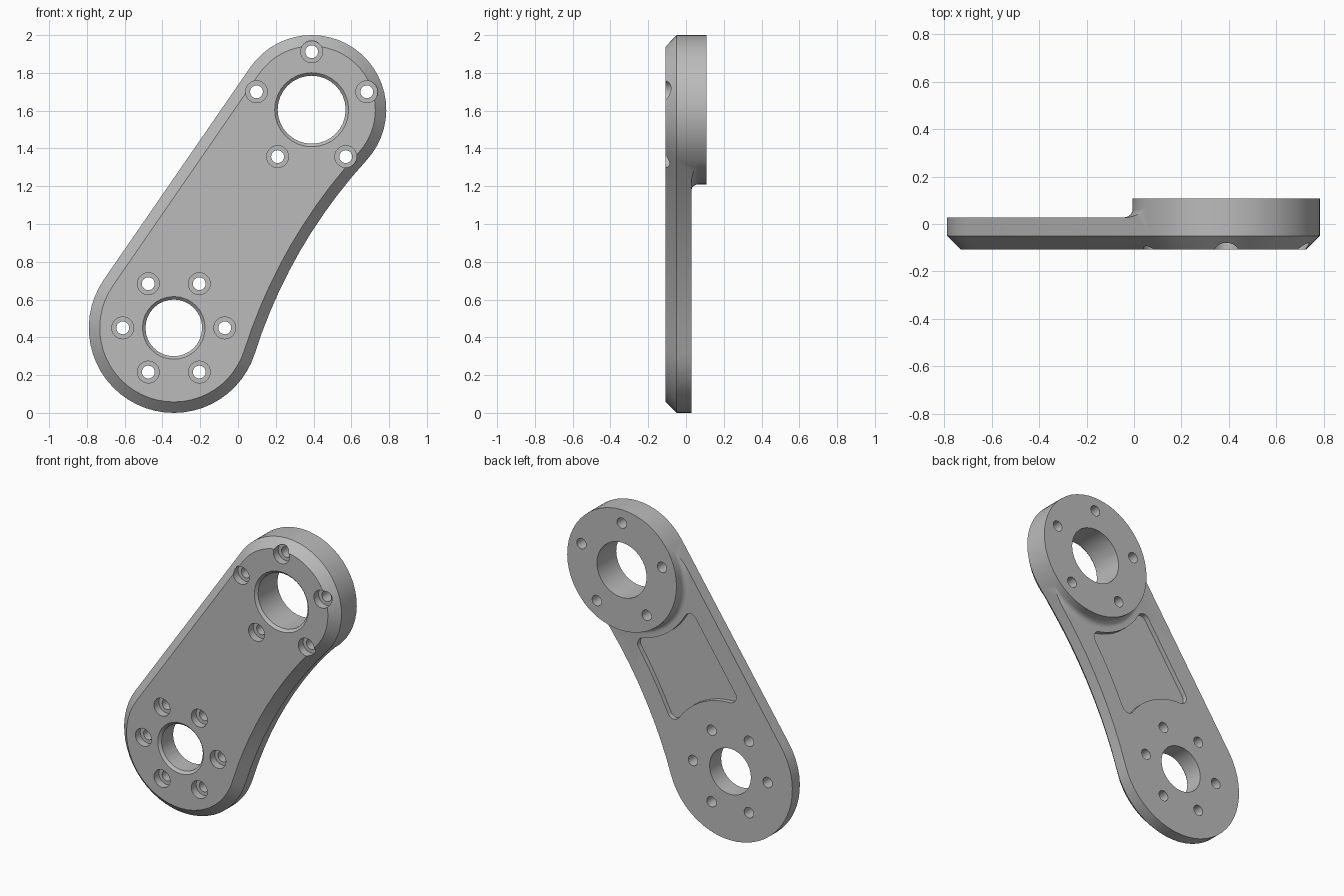
import bpy, bmesh, math

cube = bpy.data.objects.get("Cube")
if cube:
    bpy.data.objects.remove(cube, do_unlink=True)

# Depth levels along y, and the two pivots as complex x + z*j
FRONT, SHOULDER, PLATE_BACK, BOSS_BACK = -0.108, -0.05, 0.028, 0.108
CHAMFER = 0.058
LOW, LOW_R = complex(-0.34, 0.45), 0.45
TOP, TOP_R = complex(0.39, 1.605), 0.395
SIDE_R, STRAIGHT_R = 2.75, 1000.0

steel = bpy.data.materials.new("plain_grey")
steel.use_nodes = True
GREY = (0.5, 0.5, 0.5, 1)
steel.diffuse_color = GREY
steel.node_tree.nodes["Principled BSDF"].inputs["Base Color"].default_value = GREY


def meet(a, ra, b, rb, near):
    """Crossing of two circles that lies closest to a given point."""
    d = abs(b - a)
    u = (b - a) / d
    along = (d * d + ra * ra - rb * rb) / (2 * d)
    h = math.sqrt(max(0, ra * ra - along * along))
    return min((a + u * complex(along, s * h) for s in (1, -1)),
               key=lambda p: abs(p - near))


def chain(circles, inset=0):
    """Closed path along tangent circles, turning alternately left and right."""
    path = []
    for i, (c, r) in enumerate(circles):
        before, after = circles[i - 1][0], circles[(i + 1) % len(circles)][0]
        turn = 1 if i % 2 == 0 else -1
        start = math.atan2((before - c).imag, (before - c).real)
        end = math.atan2((after - c).imag, (after - c).real)
        span = (turn * (end - start)) % math.tau
        n = max(1, math.ceil(span * math.sqrt(r / 0.006)))
        for k in range(n):
            t = start + turn * span * k / n
            path.append(c + (r - turn * inset) * complex(math.cos(t), math.sin(t)))
    return path


def loft(bm, sections, closed=False):
    """Skin a series of (path, y) sections, capped or joined end to end."""
    loops = [[bm.verts.new((p.real, y, p.imag)) for p in path] for path, y in sections]
    pairs = list(zip(loops, loops[1:]))
    if closed:
        pairs.append((loops[-1], loops[0]))
    else:
        bm.faces.new(loops[0])
        bm.faces.new(loops[-1])
    for a, b in pairs:
        for i in range(len(a)):
            bm.faces.new((a[i - 1], a[i], b[i], b[i - 1]))


def turned(bm, centre, profile, sides, closed=False):
    """Round part about the y axis from (radius, y) points."""
    ring = [complex(math.cos(math.tau * k / sides), math.sin(math.tau * k / sides))
            for k in range(sides)]
    loft(bm, [([centre + r * p for p in ring], y) for r, y in profile], closed)


def make(name, bm):
    bmesh.ops.recalc_face_normals(bm, faces=bm.faces)
    mesh = bpy.data.meshes.new(name)
    bm.to_mesh(mesh)
    bm.free()
    mesh.materials.append(steel)
    obj = bpy.data.objects.new(name, mesh)
    bpy.context.collection.objects.link(obj)
    return obj


# Arm outline: two round ends joined by a straight and a hollow side
mid = (LOW + TOP) / 2
outward = (TOP - LOW) * -1j
hollow = meet(LOW, LOW_R + SIDE_R, TOP, TOP_R + SIDE_R, mid + outward)
straight = meet(LOW, LOW_R + STRAIGHT_R, TOP, TOP_R + STRAIGHT_R, mid - outward)
outline = [(LOW, LOW_R), (hollow, SIDE_R), (TOP, TOP_R), (straight, STRAIGHT_R)]

bm = bmesh.new()
loft(bm, [(chain(outline, CHAMFER), FRONT), (chain(outline), SHOULDER),
          (chain(outline), BOSS_BACK)])
arm = make("link_arm", bm)

# Cutter that lowers the back around the raised boss, leaving a fillet
FILLET = 0.035
rim = TOP_R + 0.001
profile = [(3, PLATE_BACK), (3, 0.3), (rim, 0.3)]
for k in range(7):
    t = math.pi + math.pi / 2 * k / 6
    profile.append((rim + FILLET * (1 + math.cos(t)),
                    PLATE_BACK + FILLET * (1 + math.sin(t))))
bm = bmesh.new()
turned(bm, TOP, profile, 96, closed=True)
cutters = [make("back_step_cutter", bm)]

# Pocket in the back, with rounded corners
RIM, CORNER, POCKET_DEPTH = 0.125, 0.045, 0.03
borders = [(LOW, LOW_R), (hollow, SIDE_R + RIM), (TOP, TOP_R + 0.065),
           (straight, STRAIGHT_R + RIM)]
pocket = []
for i, (c, r) in enumerate(borders):
    pc, pr = borders[i - 1]
    pocket += [(meet(pc, pr + CORNER, c, r + CORNER, mid), CORNER), (c, r)]
bm = bmesh.new()
loft(bm, [(chain(pocket), PLATE_BACK - POCKET_DEPTH), (chain(pocket), 0.3)])
cutters.append(make("pocket_cutter", bm))

# Chamfered pivot holes, each with a circle of counterbored bolt holes
bm = bmesh.new()
for centre, bore, circle, count, first in ((LOW, 0.15, 0.27, 6, 0),
                                           (TOP, 0.18, 0.307, 5, math.pi / 2)):
    lip = 0.016
    turned(bm, centre, [(bore, 0.3), (bore, FRONT + lip), (bore + lip, FRONT),
                        (bore + lip, -0.3)], 32)
    for k in range(count):
        t = first + math.tau * k / count
        spot = centre + circle * complex(math.cos(t), math.sin(t))
        floor = FRONT + 0.05
        turned(bm, spot, [(0.034, 0.3), (0.034, floor), (0.058, floor),
                          (0.058, -0.3)], 24)
cutters.append(make("hole_cutter", bm))

# Cut the arm and tidy up
bpy.ops.object.select_all(action="DESELECT")
bpy.context.view_layer.objects.active = arm
arm.select_set(True)
for cutter in cutters:
    cutter.hide_render = True
    cut = arm.modifiers.new(cutter.name, "BOOLEAN")
    cut.operation = "DIFFERENCE"
    cut.solver = "EXACT"
    cut.object = cutter
    bpy.ops.object.modifier_apply(modifier=cut.name)
    bpy.data.objects.remove(cutter, do_unlink=True)
bpy.ops.object.shade_smooth_by_angle(angle=math.radians(30))
